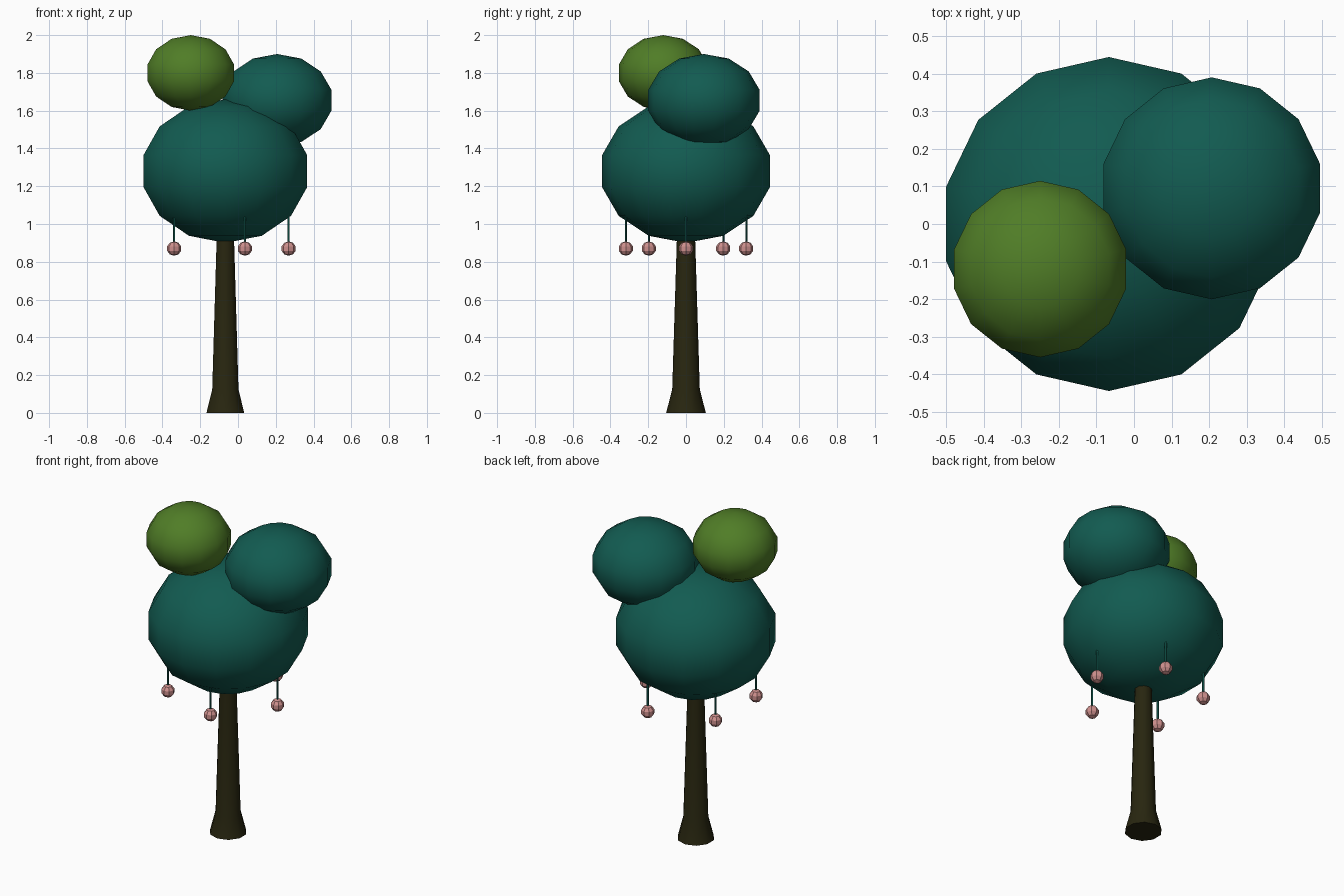
import bpy, bmesh, math
from mathutils import Matrix

cube = bpy.data.objects.get("Cube")
if cube:
    bpy.data.objects.remove(cube, do_unlink=True)


def material(name, rgb):
    mat = bpy.data.materials.new(name)
    mat.use_nodes = True
    colour = (*rgb, 1)
    mat.diffuse_color = colour
    bsdf = mat.node_tree.nodes["Principled BSDF"]
    bsdf.inputs["Base Color"].default_value = colour
    bsdf.inputs["Roughness"].default_value = 0.9
    return mat


TEAL = material("teal leaves", (0.006, 0.105, 0.082))
GREEN = material("light green leaves", (0.08, 0.205, 0.02))
BARK = material("dark bark", (0.021, 0.019, 0.005))
PINK = material("pink fruit", (0.62, 0.28, 0.27))


def lathe(name, profile, sides, location, mat, smooth=True):
    """Revolve (radius, z) points around z, with one vertex line facing +y."""
    bm = bmesh.new()
    rings = []
    for r, z in profile:
        if r < 1e-5:
            rings.append([bm.verts.new((0, 0, z))] * sides)
            continue
        angles = [math.pi / 2 + math.tau * i / sides for i in range(sides)]
        rings.append([bm.verts.new((r * math.cos(a), r * math.sin(a), z)) for a in angles])
    for low, high in zip(rings, rings[1:]):
        for i in range(sides):
            j = (i + 1) % sides
            corners = dict.fromkeys((low[i], low[j], high[j], high[i]))
            bm.faces.new(list(corners))
    # Cap open ends
    if profile[0][0] > 1e-5:
        bm.faces.new(rings[0][::-1])
    if profile[-1][0] > 1e-5:
        bm.faces.new(rings[-1])
    bmesh.ops.recalc_face_normals(bm, faces=bm.faces)
    mesh = bpy.data.meshes.new(name)
    bm.to_mesh(mesh)
    bm.free()
    mesh.materials.append(mat)
    obj = bpy.data.objects.new(name, mesh)
    obj.location = location
    bpy.context.collection.objects.link(obj)
    if smooth:
        bpy.ops.object.select_all(action="DESELECT")
        obj.select_set(True)
        bpy.context.view_layer.objects.active = obj
        bpy.ops.object.shade_smooth_by_angle(angle=math.radians(40))
    return obj


def ball(name, radius, half_height, sides, bands, location, mat, smooth=True):
    steps = [-math.pi / 2 + math.pi * i / bands for i in range(bands + 1)]
    profile = [(radius * math.cos(a), half_height * math.sin(a)) for a in steps]
    return lathe(name, profile, sides, location, mat, smooth)


AXIS = -0.067

# Trunk with flared foot
lathe("trunk", [(0.105, 0), (0.073, 0.125), (0.046, 1.0)], 10, (AXIS, 0, 0), BARK)

# Foliage clumps
ball("main_canopy", 0.456, 0.38, 14, 7, (AXIS, 0, 1.28), TEAL)
ball("side_canopy", 0.303, 0.245, 14, 7, (0.207, 0.095, 1.655), TEAL)
ball("top_canopy", 0.241, 0.2, 14, 7, (-0.25, -0.12, 1.8), GREEN)

# Five hanging fruits in a ring, each on a thin stem
for n in range(5):
    a = math.tau * n / 5
    x, y = AXIS + 0.335 * math.cos(a), 0.335 * math.sin(a)
    lathe(f"fruit_stem_{n + 1}", [(0.006, 0.88), (0.006, 1.1)], 5, (x, y, 0), TEAL)
    ball(f"fruit_{n + 1}", 0.039, 0.038, 8, 5, (x, y, 0.87), PINK, smooth=False)
